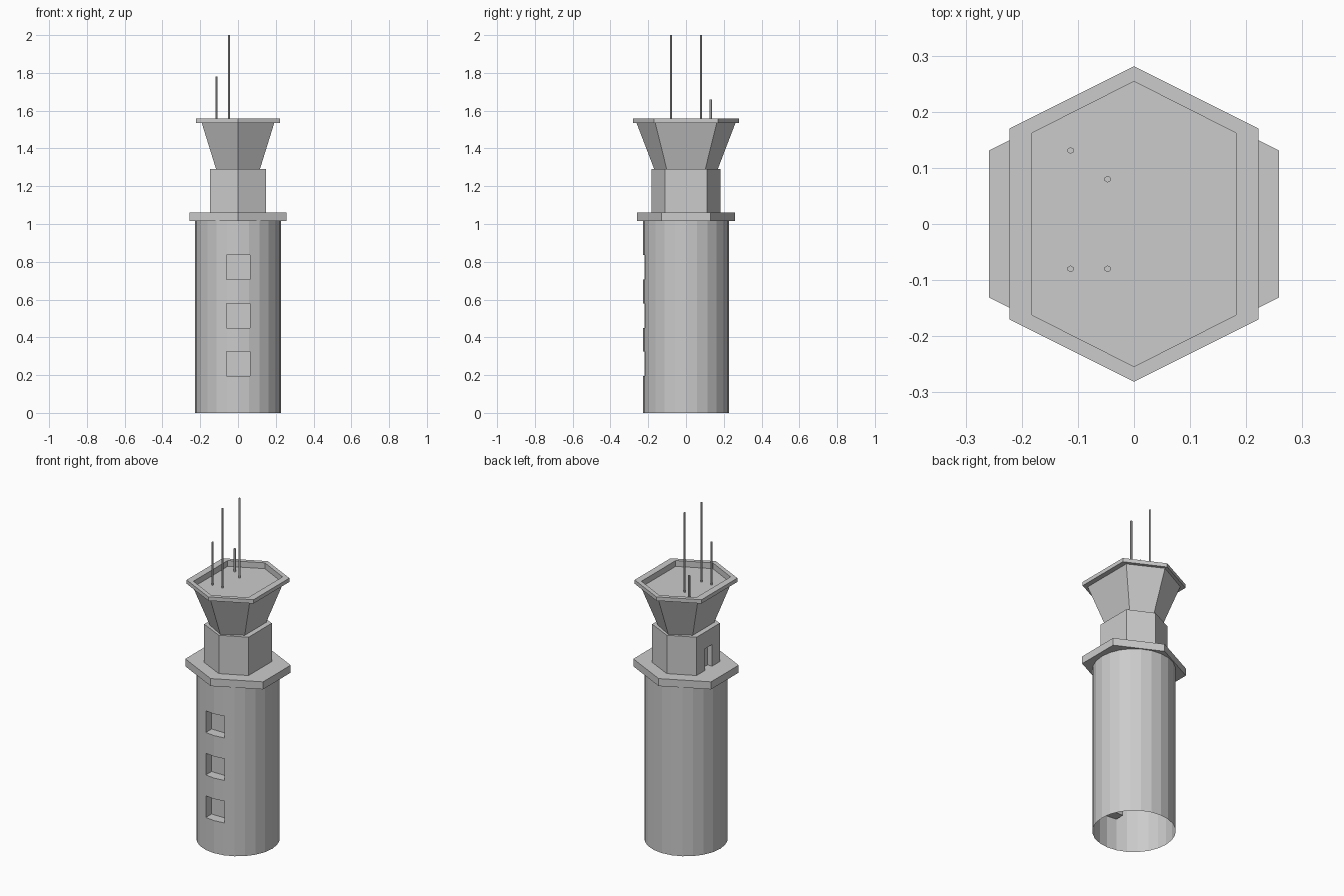
import bpy, bmesh

if "Cube" in bpy.data.objects:
    bpy.data.objects.remove(bpy.data.objects["Cube"])


def hex_stack(name, rings):
    """Skin stacked hexagons, each (half_x, tip_y, corner_y, z), capped at both ends."""
    bm = bmesh.new()
    loops = []
    for hx, tip, cy, z in rings:
        pts = [(hx, -cy), (hx, cy), (0, tip), (-hx, cy), (-hx, -cy), (0, -tip)]
        loops.append([bm.verts.new((x, y, z)) for x, y in pts])
    for a, b in zip(loops, loops[1:]):
        for i in range(6):
            j = (i + 1) % 6
            bm.faces.new((a[i], a[j], b[j], b[i]))
    bm.faces.new(loops[0][::-1])
    bm.faces.new(loops[-1])
    bmesh.ops.recalc_face_normals(bm, faces=bm.faces)
    me = bpy.data.meshes.new(name)
    bm.to_mesh(me)
    bm.free()
    ob = bpy.data.objects.new(name, me)
    bpy.context.collection.objects.link(ob)
    return ob


def cylinder(name, x, y, z0, z1, r, sides):
    bpy.ops.mesh.primitive_cylinder_add(vertices=sides, radius=r, depth=z1 - z0,
                                        location=(x, y, (z0 + z1) / 2))
    ob = bpy.context.object
    ob.name = name
    bpy.ops.object.transform_apply(location=True)
    return ob


def cut_box(target, lo, hi):
    """Carve a box-shaped recess into the target."""
    bpy.ops.mesh.primitive_cube_add(size=1, location=[(a + b) / 2 for a, b in zip(lo, hi)])
    cutter = bpy.context.object
    cutter.scale = [b - a for a, b in zip(lo, hi)]
    mod = target.modifiers.new("recess", 'BOOLEAN')
    mod.operation = 'DIFFERENCE'
    mod.solver = 'EXACT'
    mod.object = cutter
    bpy.context.view_layer.objects.active = target
    bpy.ops.object.modifier_apply(modifier=mod.name)
    bpy.data.objects.remove(cutter)


# Round shaft with three recessed front windows
shaft = cylinder("shaft", 0, 0, 0, 1.02, 0.227, 24)
for z in (0.195, 0.45, 0.705):
    cut_box(shaft, (-0.06, -0.4, z), (0.064, -0.165, z + 0.13))

# Open the shaft at both ends
bm = bmesh.new()
bm.from_mesh(shaft.data)
caps = [f for f in bm.faces if all(v.co.z < 0.001 for v in f.verts)
        or all(v.co.z > 1.019 for v in f.verts)]
bmesh.ops.delete(bm, geom=caps, context='FACES')
bm.to_mesh(shaft.data)
bm.free()

# Walkway ledge
hex_stack("ledge", [(0.258, 0.26, 0.131, 1.015), (0.258, 0.26, 0.131, 1.06)])

# Neck with a doorway recess on the left side
neck = hex_stack("neck", [(0.147, 0.182, 0.11, 1.06), (0.147, 0.182, 0.11, 1.29)])
cut_box(neck, (-0.3, -0.037, 1.05), (-0.117, 0.028, 1.19))

# Flared cabin, rim and sunken roof
hex_stack("cabin", [
    (0.116, 0.168, 0.102, 1.29),
    (0.192, 0.262, 0.163, 1.535),
    (0.222, 0.281, 0.17, 1.535),
    (0.222, 0.281, 0.17, 1.558),
    (0.182, 0.254, 0.162, 1.558),
    (0.182, 0.254, 0.162, 1.523),
])

# Roof antennas
for i, (x, y, top) in enumerate([(-0.047, 0.08, 2.0), (-0.047, -0.08, 2.0),
                                 (-0.113, -0.08, 1.78), (-0.113, 0.131, 1.66)]):
    cylinder(f"antenna_{i + 1}", x, y, 1.523, top, 0.006, 6)
